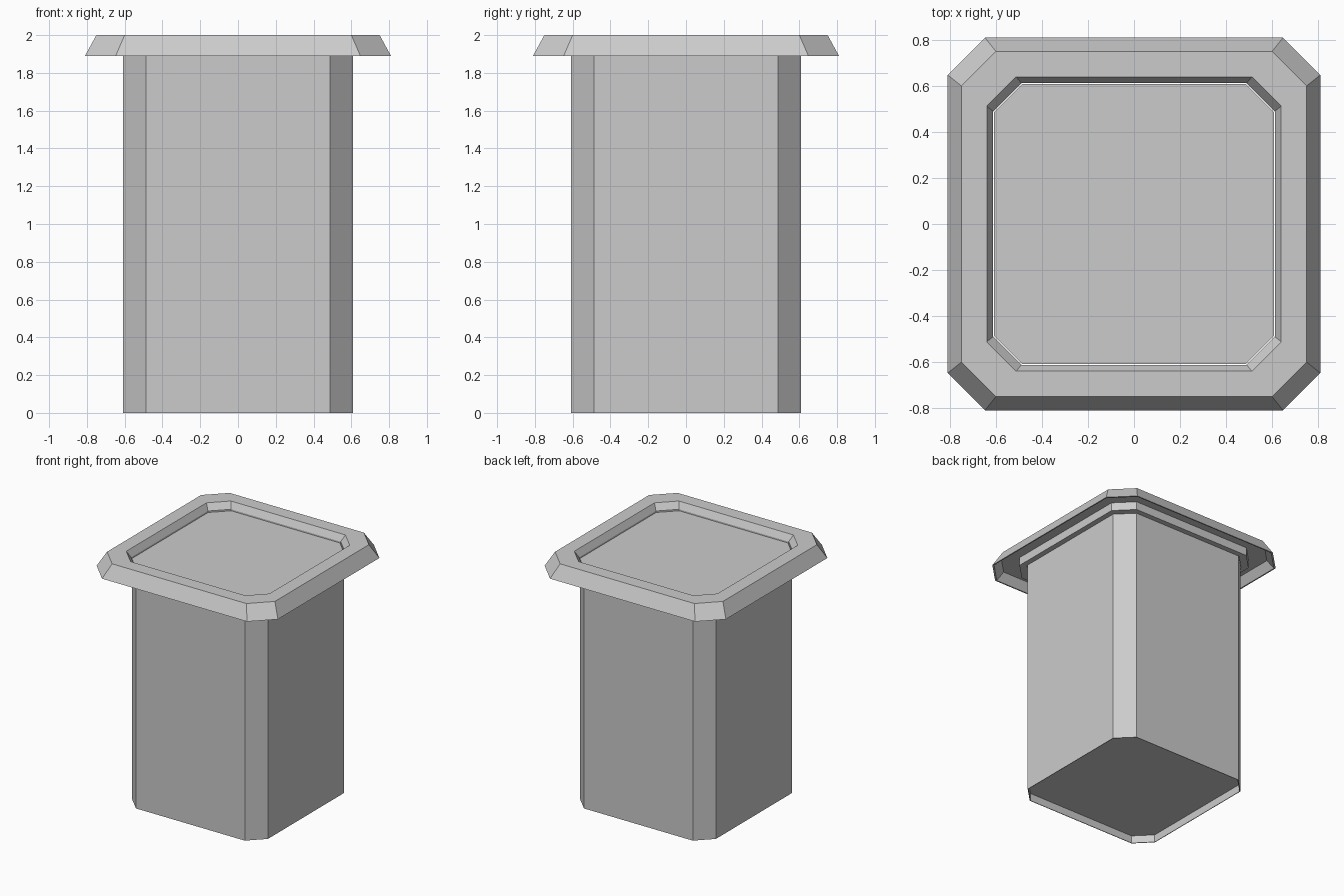
import bpy, bmesh

if "Cube" in bpy.data.objects:
    bpy.data.objects.remove(bpy.data.objects["Cube"], do_unlink=True)

grey = bpy.data.materials.new("plain grey")
grey.use_nodes = True
grey.diffuse_color = (0.6, 0.6, 0.6, 1)
grey.node_tree.nodes["Principled BSDF"].inputs["Base Color"].default_value = grey.diffuse_color


def octagon(bm, half, z):
    """Ring of a square with its corners cut by a fifth of the half width."""
    a, c = half, half * 0.8
    corners = ((c, -a), (a, -c), (a, c), (c, a), (-c, a), (-a, c), (-a, -c), (-c, -a))
    return [bm.verts.new((x, y, z)) for x, y in corners]


def loft(name, profile, closed=False):
    """Sweep a (half width, height) profile round the octagon; open ends get caps."""
    bm = bmesh.new()
    rings = [octagon(bm, half, z) for half, z in profile]
    pairs = list(zip(rings, rings[1:]))
    if closed:
        pairs.append((rings[-1], rings[0]))
    else:
        bm.faces.new(rings[0])
        bm.faces.new(rings[-1])
    for low, high in pairs:
        for i in range(8):
            j = (i + 1) % 8
            bm.faces.new((low[i], low[j], high[j], high[i]))
    bmesh.ops.recalc_face_normals(bm, faces=bm.faces)
    mesh = bpy.data.meshes.new(name)
    bm.to_mesh(mesh)
    bm.free()
    mesh.materials.append(grey)
    obj = bpy.data.objects.new(name, mesh)
    bpy.context.collection.objects.link(obj)
    return obj


# Column with a shallow recess under its foot
loft("column", [(0.603, 0.06), (0.603, 0), (0.608, 0), (0.608, 1.94)])

# Hollow flared rim with an inner collar round the column top
loft("rim", [(0.81, 1.89), (0.75, 2), (0.64, 2), (0.612, 1.95), (0.612, 1.89),
             (0.655, 1.89), (0.655, 1.955), (0.76, 1.955), (0.80, 1.89)], closed=True)
